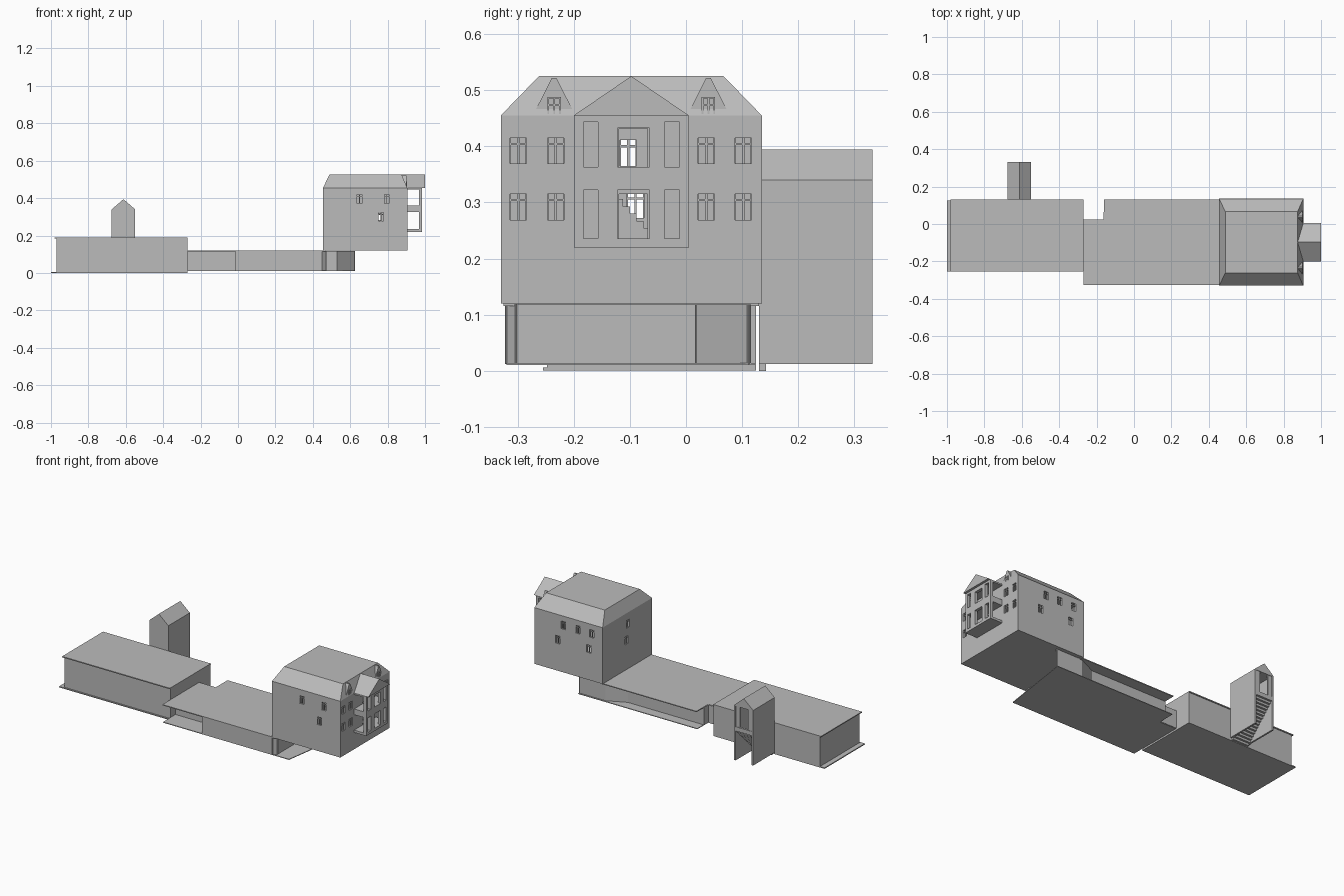
import bpy, bmesh, math
from mathutils import Vector

cube = bpy.data.objects.get("Cube")
if cube:
    bpy.data.objects.remove(cube, do_unlink=True)

grey = bpy.data.materials.new("plain grey")
grey.use_nodes = True
COLOUR = (0.5, 0.5, 0.5, 1)
grey.diffuse_color = COLOUR
grey.node_tree.nodes["Principled BSDF"].inputs["Base Color"].default_value = COLOUR


def finish(name, bm):
    bmesh.ops.recalc_face_normals(bm, faces=bm.faces)
    mesh = bpy.data.meshes.new(name)
    bm.to_mesh(mesh)
    bm.free()
    mesh.materials.append(grey)
    obj = bpy.data.objects.new(name, mesh)
    bpy.context.collection.objects.link(obj)
    return obj


def add_prism(bm, pts, axis, lo, hi):
    """Extrude a closed profile along an axis; pts use the other two axes in order."""
    def place(p, d):
        c = list(p)
        c.insert("xyz".index(axis), d)
        return bm.verts.new(c)
    a = [place(p, lo) for p in pts]
    b = [place(p, hi) for p in pts]
    bm.faces.new(a)
    bm.faces.new(b[::-1])
    for i in range(len(a)):
        j = (i + 1) % len(a)
        bm.faces.new((a[i], a[j], b[j], b[i]))


def prism(name, pts, axis, lo, hi):
    bm = bmesh.new()
    add_prism(bm, pts, axis, lo, hi)
    return finish(name, bm)


def boxes(name, items):
    """One object from (x0, x1, y0, y1, z0, z1) boxes."""
    bm = bmesh.new()
    for x0, x1, y0, y1, z0, z1 in items:
        add_prism(bm, [(x0, y0), (x1, y0), (x1, y1), (x0, y1)], "z", z0, z1)
    return finish(name, bm)


def wall_run(name, pts, z0, z1, t=0.006):
    """Thin upright walls along a path."""
    bm = bmesh.new()
    for p, q in zip(pts, pts[1:]):
        p, q = Vector(p), Vector(q)
        d = (q - p).normalized() * t / 2
        n = Vector((-d.y, d.x))
        add_prism(bm, [p - d - n, q + d - n, q + d + n, p - d + n], "z", z0, z1)
    return finish(name, bm)


def cut(obj, cutter):
    mod = obj.modifiers.new("cut", "BOOLEAN")
    mod.operation, mod.solver, mod.object = "DIFFERENCE", "EXACT", cutter
    bpy.context.view_layer.update()
    result = bpy.data.meshes.new_from_object(
        obj.evaluated_get(bpy.context.evaluated_depsgraph_get()))
    obj.modifiers.clear()
    obj.data = result
    bpy.data.objects.remove(cutter, do_unlink=True)


# Low long block: floor, walls, overhanging roof
boxes("long_block_floor", [(-1, -0.27, -0.255, 0.125, 0, 0.006)])
wall_run("long_block_walls", [(-0.967, -0.245), (-0.273, -0.245), (-0.273, 0.122),
                              (-0.967, 0.122), (-0.967, -0.245)], 0.004, 0.186)
boxes("long_block_roof", [(-0.98, -0.27, -0.255, 0.13, 0.184, 0.19)])

# Connecting wing: floor, recessed walls, notched roof
prism("wing_floor", [(-0.27, -0.32), (0.56, -0.32), (0.625, 0.122), (-0.16, 0.122),
                     (-0.16, 0.02), (-0.27, 0.02)], "z", 0.01, 0.014)
wall_run("wing_front_wall", [(-0.27, -0.2), (-0.01, -0.2), (-0.01, -0.318),
                             (0.45, -0.318), (0.47, -0.302), (0.47, 0.02), (0.53, 0.02),
                             (0.622, 0.112)], 0.012, 0.118)
wall_run("wing_back_wall", [(0.622, 0.112), (0.45, 0.112), (0.34, 0.06), (-0.16, 0.06),
                            (-0.16, 0.02), (-0.27, 0.02)], 0.012, 0.118)
prism("wing_roof", [(-0.27, -0.325), (0.47, -0.325), (0.47, 0.13), (-0.16, 0.13),
                    (-0.16, 0.02), (-0.27, 0.02)], "z", 0.115, 0.12)

# Stair tower
TX0, TX1, TY0, TY1 = -0.675, -0.55, 0.13, 0.332
MID = (TX0 + TX1) / 2
boxes("tower_side_walls", [(TX0, TX0 + 0.01, TY0, TY1, 0.012, 0.338),
                           (TX1 - 0.01, TX1, TY0, TY1, 0.012, 0.338)])
boxes("tower_front_wall", [(TX0 + 0.01, TX1 - 0.01, TY0 + 0.003, TY0 + 0.01, 0.18, 0.338)])
prism("tower_roof", [(TX0, 0.335), (TX1, 0.335), (TX1, 0.34), (MID, 0.394), (TX0, 0.34)],
      "y", TY0, TY1)
boxes("tower_back_frame", [(TX0 + 0.01, TX0 + 0.035, TY1 - 0.01, TY1 - 0.003, 0.2, 0.336),
                           (TX1 - 0.035, TX1 - 0.01, TY1 - 0.01, TY1 - 0.003, 0.2, 0.336)])
STEPS = 16
run, rise = (TY1 - TY0) / STEPS, 0.2 / STEPS
boxes("tower_stairs", [(TX0 + 0.01, TX1 - 0.01, TY0 + i * run, TY0 + (i + 1) * run,
                        0.012 + (i - 1) * rise, 0.012 + (i + 1) * rise)
                       for i in range(STEPS)])

# House shell with window and door openings
X0, X1, Y0, Y1, Z0, Z1 = 0.455, 0.905, -0.33, 0.135, 0.12, 0.455
T, W, H = 0.012, 0.03, 0.046
house = boxes("house_walls", [(X0, X1, Y0, Y1, Z0, Z1)])
cut(house, boxes("cavity", [(X0 + T, X1 - T, Y0 + T, Y1 - T, Z0 + 0.006, Z1 - 0.004)]))

holes, bars = [], []


def window(side, u, z, w=W, h=H, barred=True):
    """Opening in one wall, with a mullion and a transom."""
    edge = {"front": Y0, "back": Y1 - T, "left": X0, "right": X1 - T}[side]

    def place(u0, u1, a, b, z0, z1):
        if side in ("front", "back"):
            return (u0, u1, a, b, z0, z1)
        return (a, b, u0, u1, z0, z1)
    holes.append(place(u - w / 2, u + w / 2, edge - 0.01, edge + T + 0.01, z - h / 2, z + h / 2))
    if barred:
        a, b, e = edge + 0.003, edge + T - 0.003, 0.002
        l, r, lo, hi = u - w / 2, u + w / 2, z - h / 2, z + h / 2
        bars.append(place(u - e, u + e, a, b, lo, hi))
        bars.append(place(l, r, a, b, z + h * 0.22, z + h * 0.22 + 2 * e))
        bars.extend([place(l, l + e, a, b, lo, hi), place(r - e, r, a, b, lo, hi)])


for u, z in ((0.65, 0.395), (0.795, 0.395), (0.765, 0.3)):
    window("front", u, z)
for u, z in ((0.713, 0.4), (0.62, 0.4), (0.525, 0.4), (0.75, 0.305), (0.545, 0.305)):
    window("back", u, z)
for u, z in ((-0.103, 0.388), (-0.09, 0.295)):
    window("left", u, z)
for z in (0.392, 0.292):
    for u in (-0.299, -0.232, 0.036, 0.102):
        window("right", u, z)
window("right", -0.094, 0.397, 0.05, 0.07, False)
window("right", -0.094, 0.275, 0.05, 0.08, False)
cut(house, boxes("openings", holes))
boxes("window_bars", bars)

# Stairs inside the house
boxes("house_stairs", [(0.56, 0.62, -0.16 + i * 0.012, -0.148 + i * 0.012,
                        0.126, 0.345 - i * 0.013) for i in range(14)])

# Hipped flat-topped roof
bm = bmesh.new()
low = [bm.verts.new((x, y, Z1)) for x, y in ((X0, Y0), (X1, Y0), (X1, Y1), (X0, Y1))]
top = [bm.verts.new((x, y, 0.525)) for x, y in
       ((0.488, -0.262), (0.875, -0.262), (0.875, 0.067), (0.488, 0.067))]
bm.faces.new(low)
bm.faces.new(top)
for i in range(4):
    j = (i + 1) % 4
    bm.faces.new((low[i], low[j], top[j], top[i]))
finish("house_roof", bm)

# Two pointed dormers with small windows
for side, y in (("front", -0.235), ("back", 0.04)):
    prism(side + "_dormer", [(y - 0.038, Z1), (y + 0.038, Z1), (y + 0.004, 0.522),
                             (y - 0.004, 0.522)], "x", 0.865, 0.9)
    frame = [(0.899, 0.904, y + a, y + b, c, d) for a, b, c, d in
             ((-0.012, -0.009, 0.456, 0.488), (0.009, 0.012, 0.456, 0.488),
              (-0.0015, 0.0015, 0.456, 0.488), (-0.012, 0.012, 0.485, 0.488),
              (-0.012, 0.012, 0.472, 0.475))]
    boxes(side + "_dormer_window", frame)

# Two-storey open loggia with a gable
LY0, LY1, LX = -0.2, 0.005, 0.985
loggia = boxes("loggia_front", [(LX - 0.018, LX, LY0, LY1, 0.22, Z1)])
bays = []
for a, b, top_z in ((-0.183, -0.157, 0.443), (-0.122, -0.065, 0.433), (-0.038, -0.012, 0.443)):
    bays += [(LX - 0.05, LX + 0.05, a, b, 0.236, 0.322),
             (LX - 0.05, LX + 0.05, a, b, 0.363, top_z)]
cut(loggia, boxes("loggia_bays", bays))
boxes("loggia_floors", [(X1, LX, LY0, LY1, 0.22, 0.234), (X1, LX, LY0, LY1, 0.326, 0.36),
                        (X1, LX, LY0, LY1, 0.446, Z1)])
prism("loggia_gable_roof", [(LY0, Z1), (LY1, Z1), ((LY0 + LY1) / 2, 0.525)], "x", 0.875, 0.999)
